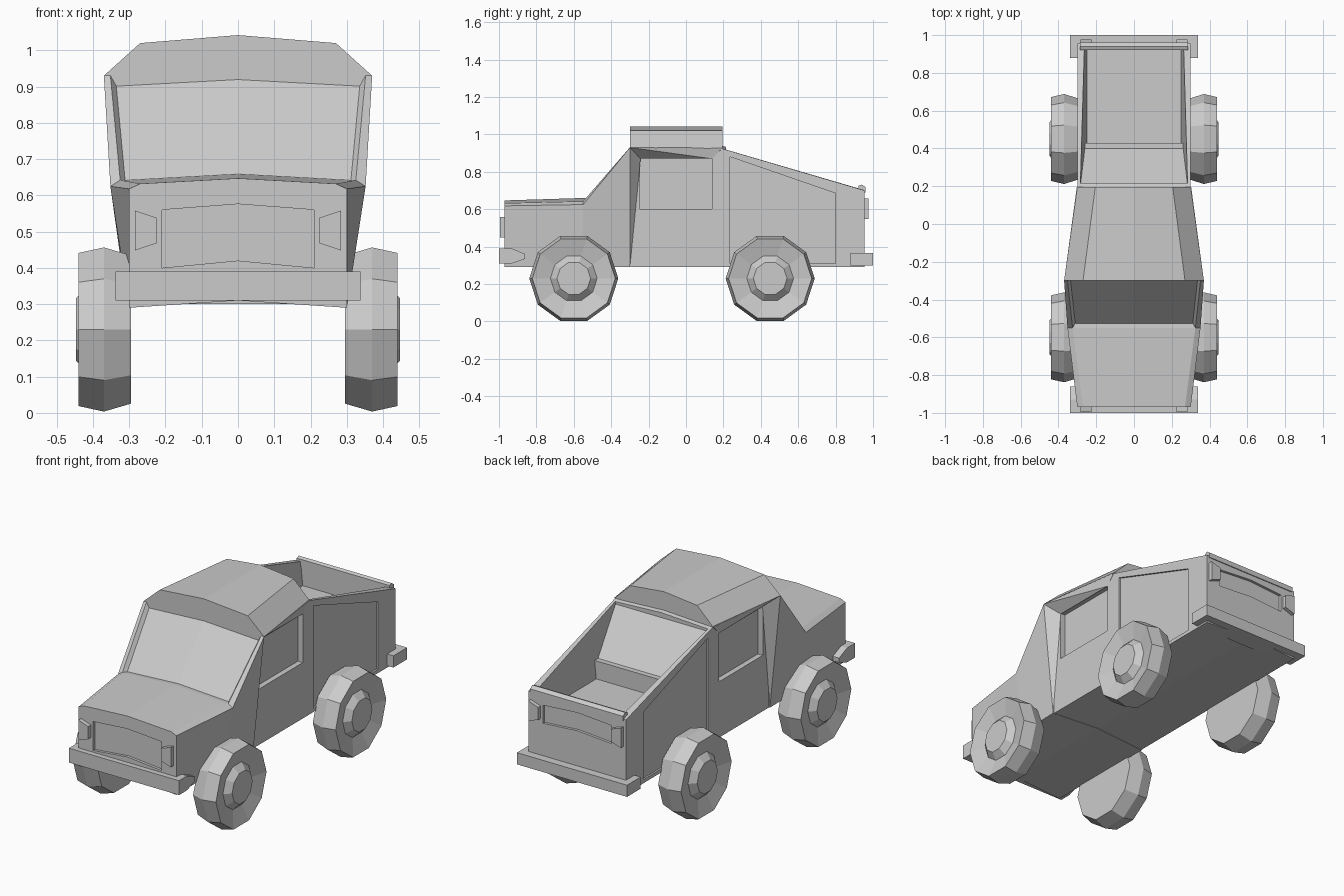
import bpy, bmesh
from math import cos, sin, pi

if "Cube" in bpy.data.objects:
    bpy.data.objects.remove(bpy.data.objects["Cube"])


def finish(name, bm):
    bmesh.ops.recalc_face_normals(bm, faces=bm.faces[:])
    me = bpy.data.meshes.new(name)
    bm.to_mesh(me)
    bm.free()
    ob = bpy.data.objects.new(name, me)
    bpy.context.collection.objects.link(ob)
    return ob


def skin(bm, rings):
    """Join matching rings of points with quads and cap both ends."""
    vs = [[bm.verts.new(p) for p in r] for r in rings]
    n = len(vs[0])
    for a, b in zip(vs, vs[1:]):
        for i in range(n):
            bm.faces.new((a[i], a[(i + 1) % n], b[(i + 1) % n], b[i]))
    bm.faces.new(vs[0])
    bm.faces.new(vs[-1])
    return vs


def section(y, half):
    """Half outline (x, z), first and last on the centre line, mirrored."""
    return [(x, y, z) for x, z in half] + [(-x, y, z) for x, z in half[-2:0:-1]]


def loft(name, sections):
    bm = bmesh.new()
    skin(bm, [section(y, h) for y, h in sections])
    return finish(name, bm)


def side_prism(name, outline, x0, x1):
    bm = bmesh.new()
    skin(bm, [[(x, y, z) for y, z in outline] for x in (x0, x1)])
    return finish(name, bm)


def hull(name, pts):
    bm = bmesh.new()
    for p in pts:
        bm.verts.new(p)
    bmesh.ops.convex_hull(bm, input=bm.verts[:])
    return finish(name, bm)


def cut(ob, cutter):
    m = ob.modifiers.new("cut", 'BOOLEAN')
    m.operation = 'DIFFERENCE'
    m.solver = 'EXACT'
    m.object = cutter
    bpy.context.view_layer.objects.active = ob
    bpy.ops.object.modifier_apply(modifier=m.name)
    bpy.data.objects.remove(cutter)


# Hood and windscreen shell, with the windscreen inset
bm = bmesh.new()
rows = skin(bm, [
    section(-0.97, [(0, .31), (.30, .29), (.30, .618), (.27, .632), (0, .647)]),
    section(-0.55, [(0, .31), (.30, .29), (.352, .625), (.325, .642), (0, .66)]),
    section(-0.30, [(0, .31), (.305, .29), (.37, .93), (.352, .931), (0, .95)])])
glass = [f for f in bm.faces if len(f.verts) == 4
         and all(v in rows[1][3:6] + rows[2][3:6] for v in f.verts)]
bmesh.ops.recalc_face_normals(bm, faces=bm.faces[:])
bmesh.ops.inset_region(bm, faces=glass, thickness=.014, depth=-.02,
                       use_boundary=True, use_even_offset=True)
front = finish("front_body", bm)

# Grille recess
grille = [(0, .42), (.21, .40), (.21, .56), (0, .576)]
cut(front, loft("grille_cutter", [(-1.1, grille), (-.955, grille)]))

# Cab and bed block
rear = loft("cab_and_bed", [
    (-.297, [(0, .31), (.30, .29), (.30, .93), (0, .945)]),
    (.19, [(0, .31), (.30, .29), (.30, .925), (0, .94)]),
    (.955, [(0, .31), (.30, .29), (.30, .70), (0, .715)])])

# Open bed with sloping rear glass
bed = [(.215, .905), (.40, .68), (.43, .68), (.43, .58), (.925, .58), (.925, 1.1), (.215, 1.1)]
bm = bmesh.new()
skin(bm, [[(s * (.25 + (z - .58) * .1), y, z) for y, z in bed] for s in (-1, 1)])
cut(rear, finish("bed_cutter", bm))

# Tail panel recess
tail = [(0, .56), (.21, .545), (.21, .645), (0, .66)]
cut(rear, loft("tail_cutter", [(.94, tail), (1.1, tail)]))

# Side windows and side panels
for s in (-1, 1):
    window = [(-.245, .60), (.14, .60), (.14, .875), (-.245, .875)]
    cut(rear, side_prism("window_cutter", window, s * .27, s * .5))
    panel = [(.235, .31), (.80, .31), (.80, .685), (.235, .88)]
    cut(rear, side_prism("panel_cutter", panel, s * .29, s * .5))

# Roof
loft("roof", [
    (-.30, [(0, .94), (.37, .93), (.27, 1.02), (0, 1.042)]),
    (.195, [(0, .93), (.303, .925), (.205, 1.02), (0, 1.042)])])

# Tailgate rim
side_prism("tailgate_rim", [(.922, .69), (.96, .69), (.96, .718), (.94, .732), (.922, .725)],
           -.285, .285)

# Bumpers
side_prism("front_bumper", [(-1, .31), (-.93, .31), (-.86, .335), (-.86, .36),
                            (-.93, .39), (-1, .39)], -.338, .338)
side_prism("rear_bumper", [(.88, .30), (1, .30), (1, .365), (.88, .365)], -.338, .338)

# Flared pillars, eaves and lamps on both sides
for s, side in ((-1, "right"), (1, "left")):
    hull("pillar_" + side, [(s * x, y, z) for x, y, z in (
        (.37, -.30, .93), (.305, -.30, .29), (.30, -.243, .87), (.28, -.30, .87))])
    hull("eave_" + side, [(s * x, y, z) for x, y, z in (
        (.37, -.30, .93), (.303, .195, .928), (.30, -.243, .87),
        (.30, .14, .87), (.27, -.30, .93), (.27, .19, .92))])
    for end, ya, yb, zc in (("head", -.96, -.995, .503), ("tail", .945, .977, .603)):
        hull(end + "lamp_" + side, [(s * x, y, zc + z) for y in (ya, yb) for x, z in (
            (.284, .055), (.284, -.055), (.224, .035), (.224, -.035))])

# Ten-sided wheels, dished tyre with raised hub
tyre = [(.295, .215), (.37, .238), (.44, .222), (.415, .125), (.447, .09)]
for end, y0 in (("front", -.60), ("rear", .45)):
    for s, side in ((-1, "right"), (1, "left")):
        bm = bmesh.new()
        skin(bm, [[(s * x, y0 + r * cos(i * pi / 5), .23 + r * sin(i * pi / 5))
                   for i in range(10)] for x, r in tyre])
        finish("wheel_" + end + "_" + side, bm)
